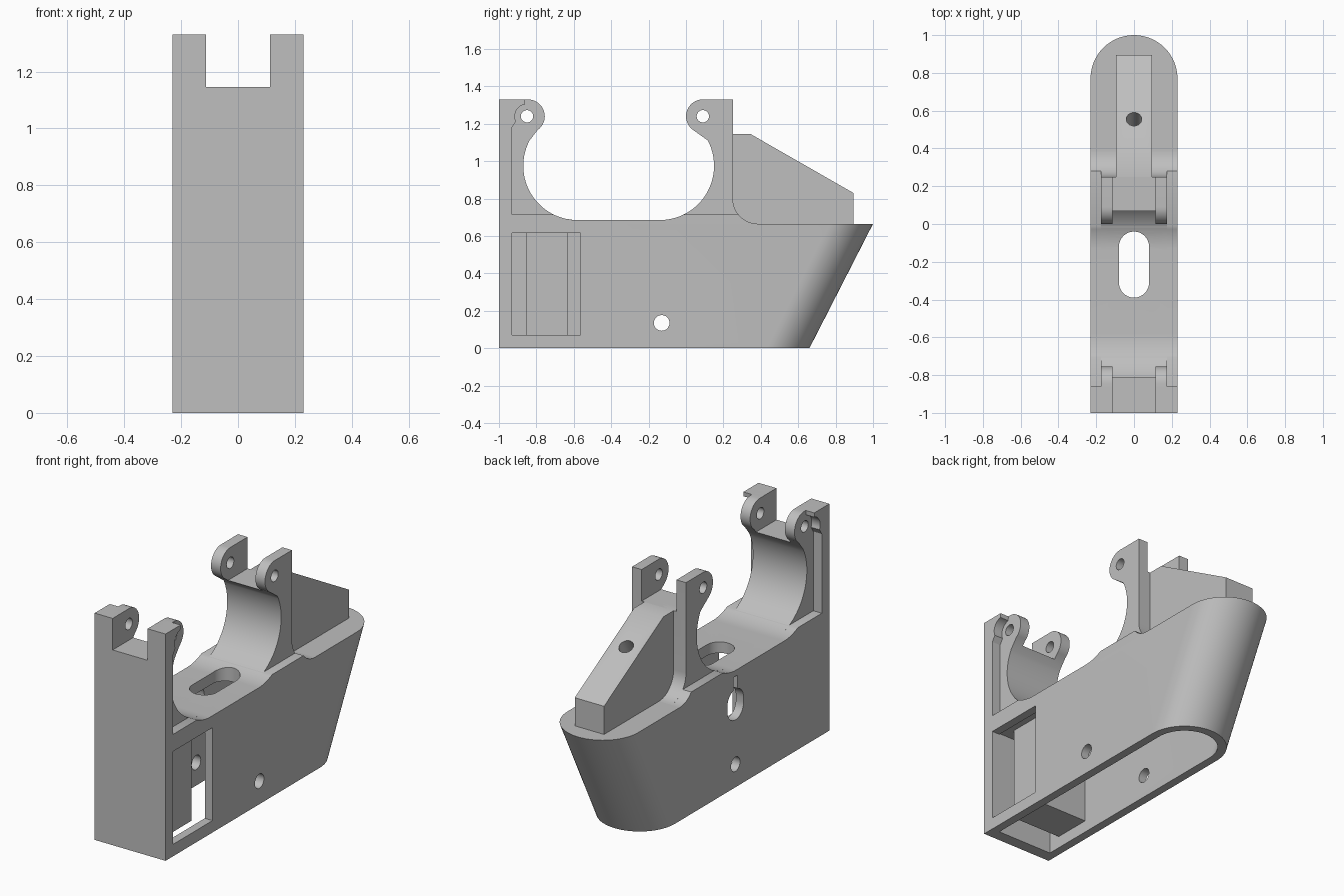
import bpy, bmesh
from math import sin, cos, radians
from mathutils import Vector

if "Cube" in bpy.data.objects:
    bpy.data.objects.remove(bpy.data.objects["Cube"])

grey = bpy.data.materials.new("plain grey")
grey.use_nodes = True
GREY = (0.52, 0.52, 0.52, 1)
grey.diffuse_color = GREY
grey.node_tree.nodes["Principled BSDF"].inputs["Base Color"].default_value = GREY


def arc(cx, cy, r, start, end, n=16):
    angles = [radians(start + (end - start) * i / n) for i in range(n + 1)]
    return [(cx + r * cos(a), cy + r * sin(a)) for a in angles]


def solid(name, ring_a, ring_b):
    """Closed solid between two matching rings of points."""
    bm = bmesh.new()
    a = [bm.verts.new(p) for p in ring_a]
    b = [bm.verts.new(p) for p in ring_b]
    bm.faces.new(a)
    bm.faces.new(b)
    for i in range(len(a)):
        j = (i + 1) % len(a)
        bm.faces.new((a[i], a[j], b[j], b[i]))
    bmesh.ops.recalc_face_normals(bm, faces=bm.faces)
    mesh = bpy.data.meshes.new(name)
    bm.to_mesh(mesh)
    bm.free()
    mesh.materials.append(grey)
    obj = bpy.data.objects.new(name, mesh)
    bpy.context.scene.collection.objects.link(obj)
    return obj


def side_prism(name, profile, x0, x1):
    return solid(name, [(x0, y, z) for y, z in profile], [(x1, y, z) for y, z in profile])


def box(name, x0, x1, y0, y1, z0, z1):
    return side_prism(name, [(y0, z0), (y1, z0), (y1, z1), (y0, z1)], x0, x1)


def pin(y, z, r):
    return side_prism("pin_cutter", arc(y, z, r, 0, 345, 23), -0.4, 0.4)


def cut(obj, cutters):
    for c in cutters:
        c.hide_render = True
        m = obj.modifiers.new("cut", "BOOLEAN")
        m.operation, m.solver, m.object = "DIFFERENCE", "EXACT", c
    bpy.context.view_layer.update()
    deps = bpy.context.evaluated_depsgraph_get()
    mesh = bpy.data.meshes.new_from_object(obj.evaluated_get(deps))
    obj.modifiers.clear()
    obj.data = mesh
    for c in cutters:
        bpy.data.objects.remove(c)


def raked_ring(half, front, z):
    """Plan outline with a round back that leans outward with height."""
    back = 0.43 + 0.34 * z / 0.665
    pts = [(-half, front), (half, front)] + arc(0, back, half, 0, 180, 32)
    return [(x, y, z) for x, y in pts]


def floor_slot():
    pts = arc(0, -0.12, 0.08, 0, 180) + arc(0, -0.31, 0.08, 180, 360)
    return solid("slot_cutter", [(x, y, 0.5) for x, y in pts], [(x, y, 0.8) for x, y in pts])


# Hollow lower housing with window, cross pin hole and keyhole
housing = solid("housing", raked_ring(0.23, -1, 0), raked_ring(0.23, -1, 0.665))
cut(housing, [
    solid("cavity_cutter", raked_ring(0.18, -0.93, -0.02), raked_ring(0.18, -0.93, 0.62)),
    box("window_cutter", 0.1, 0.3, -0.93, -0.565, 0.07, 0.615),
    pin(-0.13, 0.135, 0.042),
    side_prism("keyhole_cutter", arc(-0.13, 0.50, 0.075, 0, 180) + arc(-0.13, 0.47, 0.075, 180, 360), -0.3, -0.1),
    box("keyhole_neck_cutter", -0.3, -0.1, -0.15, -0.11, 0.5, 0.65),
    floor_slot(),
])
box("inner_block", -0.18, 0.14, -0.855, -0.63, 0.07, 0.62)

# Full width deck with the front wall
FRONT, REAR, MID, R = -0.58, -0.14, 0.975, 0.29
deck = side_prism(
    "deck",
    [(-1, 0.665)] + arc(0.385, 0.80, 0.135, 270, 219, 8)
    + arc(REAR, MID, R, -63.7, -90, 8) + arc(FRONT, MID, R, -90, -116.3, 8)
    + [(-0.93, 0.715), (-0.93, 1.18)] + arc(-0.85, 1.24, 0.065, 205, 100, 10)
    + [(-0.86, 1.33), (-1, 1.33)], -0.23, 0.23)

# Narrower cradle with the four pierced ears
cradle = side_prism(
    "cradle",
    [(-0.98, 0.665)] + arc(0.385, 0.80, 0.135, 270, 180, 12) + [(0.25, 1.33)]
    + arc(0.09, 1.24, 0.09, 90, 235)
    + arc(REAR, MID, R, 28, -90, 28) + arc(FRONT, MID, R, -90, -208, 28)
    + arc(-0.845, 1.24, 0.09, -55, 90) + [(-0.98, 1.33)], -0.175, 0.175)


def ear_channel():
    return box("channel_cutter", -0.113, 0.113, -1.1, 0.4, 1.145, 1.5)


cut(deck, [ear_channel(), floor_slot()])
cut(cradle, [ear_channel(), floor_slot(), pin(-0.85, 1.24, 0.033), pin(0.09, 1.24, 0.033)])

# Sloping rear wedge with a hole square to the slope
wedge = side_prism(
    "rear_wedge",
    [(0.2, 0.665), (0.895, 0.665), (0.895, 0.83), (0.345, 1.145), (0.2, 1.145)], -0.095, 0.095)
normal = Vector((0, 0.497, 0.868))
across = Vector((1, 0, 0))
up = normal.cross(across)
centre = Vector((0, 0.555, 1.025))
ring = [centre + across * u + up * v for u, v in arc(0, 0, 0.041, 0, 345, 23)]
cut(wedge, [solid("screw_cutter", [p + normal * 0.1 for p in ring], [p - normal * 0.3 for p in ring])])

# Smooth curved walls, crisp corners
for obj in bpy.context.scene.objects:
    if obj.type == "MESH":
        obj.data.shade_smooth()
        obj.data.set_sharp_from_angle(angle=radians(30))
